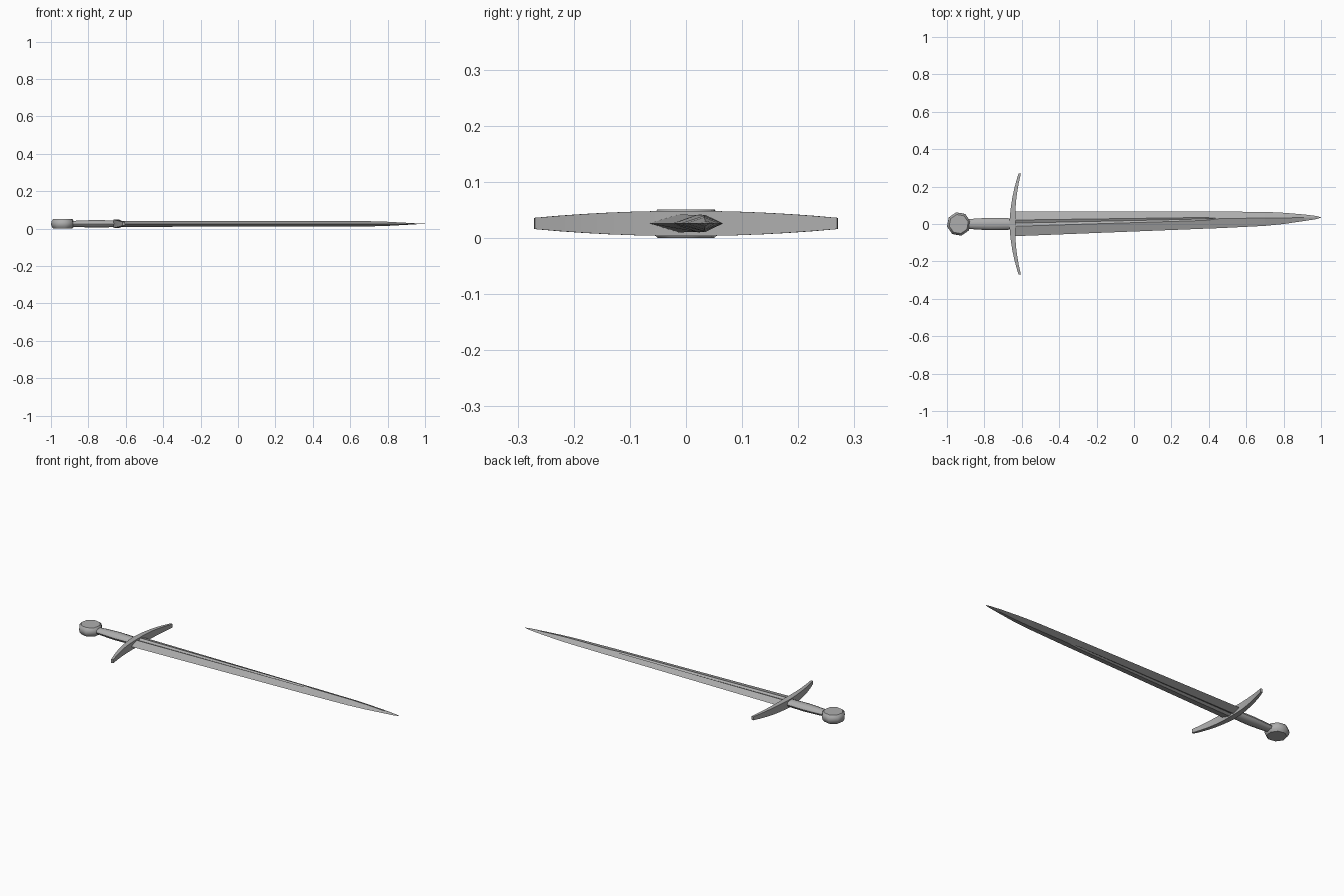
import bpy, bmesh, math

if "Cube" in bpy.data.objects:
    bpy.data.objects.remove(bpy.data.objects["Cube"])

ZC = 0.026  # mid plane height of the whole sword

steel = bpy.data.materials.new("dark_steel")
steel.diffuse_color = (0.42, 0.42, 0.42, 1)
steel.use_nodes = True
steel.node_tree.nodes["Principled BSDF"].inputs["Base Color"].default_value = steel.diffuse_color


def loft(name, rings, smooth=None):
    """Join equal-length rings of points into a closed solid."""
    bm = bmesh.new()
    vs = [[bm.verts.new(p) for p in ring] for ring in rings]
    n = len(rings[0])
    for a, b in zip(vs, vs[1:]):
        for i in range(n):
            j = (i + 1) % n
            bm.faces.new((a[i], a[j], b[j], b[i]))
    bm.faces.new(vs[0])
    bm.faces.new(vs[-1])
    bmesh.ops.remove_doubles(bm, verts=bm.verts, dist=0.00005)
    bmesh.ops.recalc_face_normals(bm, faces=bm.faces)
    me = bpy.data.meshes.new(name)
    bm.to_mesh(me)
    bm.free()
    me.materials.append(steel)
    ob = bpy.data.objects.new(name, me)
    bpy.context.collection.objects.link(ob)
    if smooth:
        bpy.context.view_layer.objects.active = ob
        ob.select_set(True)
        bpy.ops.object.shade_smooth_by_angle(angle=math.radians(smooth))
        ob.select_set(False)
    return ob


# Blade: x, upper edge y, lower edge y, ridge y, ridge half height, groove half width, groove depth
stations = [
    (-0.66, 0.066, -0.066, 0.004, 0.016, 0.017, 0.007),
    (0.38, 0.066, -0.025, 0.027, 0.015, 0.008, 0.006),
    (0.46, 0.066, -0.022, 0.029, 0.015, 0, 0),
    (0.70, 0.065, -0.010, 0.032, 0.014, 0, 0),
    (0.80, 0.060, 0.000, 0.033, 0.011, 0, 0),
    (0.91, 0.051, 0.016, 0.034, 0.005, 0, 0),
    (0.975, 0.043, 0.026, 0.035, 0.0012, 0, 0),
    (1.00, 0.036, 0.034, 0.035, 0.0005, 0, 0),
]
rings = []
for x, top, bot, mid, h, w, d in stations:
    upper = [(mid + w, h), (mid, h - d), (mid - w, h)]
    prof = [(top, 0)] + upper + [(bot, 0)] + [(y, -z) for y, z in reversed(upper)]
    rings.append([(x, y, ZC + z) for y, z in prof])
loft("blade", rings)

# Curved crossguard: rectangular section swept along a shallow arc
rings = []
for i in range(-6, 7):
    t = i / 6
    xc = -0.650 + 0.039 * t * t
    hx = 0.016 - 0.010 * abs(t)
    hz = 0.0225 - 0.0125 * t * t
    y = 0.27 * t
    s = 0.29 * t * (1 if abs(t) < 1 else 0.3)
    rings.append([(xc + sx * hx, y - s * sx * hx, ZC + sz * hz)
                  for sx, sz in ((-1, -1), (1, -1), (1, 1), (-1, 1))])
loft("crossguard", rings, 30)

# Grip: oval section with a slight swell
rings = []
for x, ry, rz in ((-0.89, 0.026, 0.016), (-0.83, 0.030, 0.019),
                  (-0.77, 0.033, 0.021), (-0.71, 0.032, 0.020), (-0.65, 0.030, 0.018)):
    rings.append([(x, ry * math.cos(a), ZC + rz * math.sin(a))
                  for a in (math.tau * k / 10 for k in range(10))])
loft("grip", rings, 40)

# Pommel: eight-sided disc, bulging softly between two flat caps
rings = []
for r, z in ((0.052, 0.001), (0.061, 0.012), (0.064, 0.026), (0.061, 0.040), (0.052, 0.051)):
    rings.append([(-0.937 + r * math.cos(a), r * math.sin(a), z - 0.001 if z < 0.01 else z)
                  for a in (math.tau * k / 8 + math.radians(12) for k in range(8))])
loft("pommel", rings, 48)
